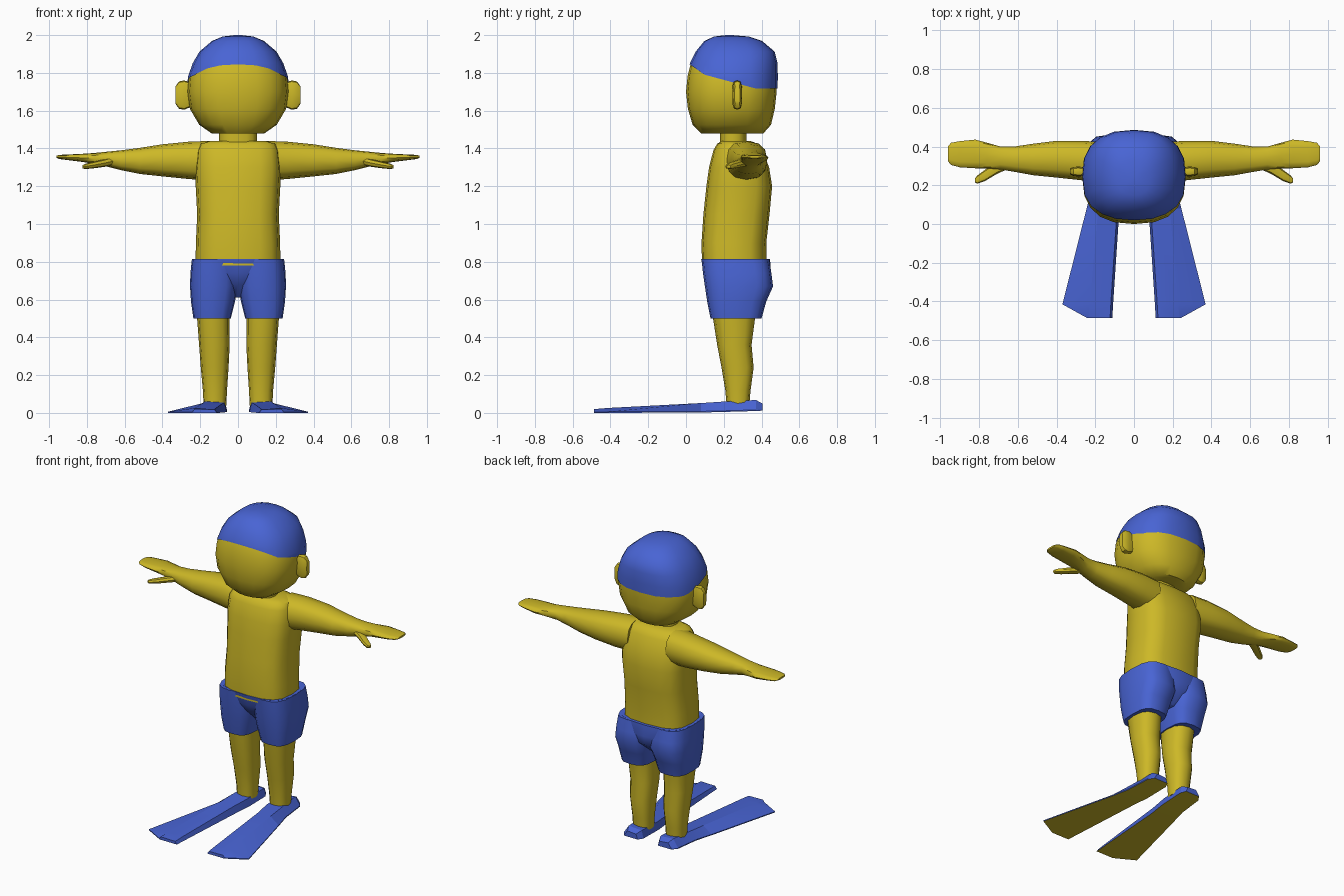
import bpy, bmesh, math
from mathutils import Vector

default = bpy.data.objects.get("Cube")
if default:
    bpy.data.objects.remove(default, do_unlink=True)


def material(name, colour):
    mat = bpy.data.materials.new(name)
    mat.use_nodes = True
    mat.diffuse_color = (*colour, 1)
    mat.node_tree.nodes["Principled BSDF"].inputs["Base Color"].default_value = (*colour, 1)
    return mat


SKIN = material("yellow skin", (0.61, 0.48, 0.02))
BLUE = material("blue fabric", (0.066, 0.128, 0.66))


def finish(name, bm, mats, mirror=False, angle=40):
    """Turn a bmesh into a shaded object, optionally mirrored across x."""
    bmesh.ops.recalc_face_normals(bm, faces=bm.faces)
    mesh = bpy.data.meshes.new(name)
    bm.to_mesh(mesh)
    bm.free()
    for mat in mats:
        mesh.materials.append(mat)
    obj = bpy.data.objects.new(name, mesh)
    bpy.context.collection.objects.link(obj)
    bpy.ops.object.select_all(action='DESELECT')
    obj.select_set(True)
    bpy.context.view_layer.objects.active = obj
    bpy.ops.object.shade_smooth_by_angle(angle=math.radians(angle))
    if mirror:
        obj.modifiers.new("Mirror", 'MIRROR').use_mirror_merge = False
    return obj


def skin_rings(bm, rings):
    """Bridge rings of points with quads and close both ends."""
    rows = [[bm.verts.new(p) for p in ring] for ring in rings]
    n = len(rows[0])
    for low, high in zip(rows, rows[1:]):
        for i in range(n):
            j = (i + 1) % n
            bm.faces.new((low[i], low[j], high[j], high[i]))
    bm.faces.new(rows[0])
    bm.faces.new(rows[-1])


def loft(sections, axis='z', power=2.5, sides=16):
    """Rounded sections: (position, a_min, a_max, b_min, b_max) along an axis."""
    def squash(v):
        return math.copysign(abs(v) ** (2 / power), v)

    rings = []
    for t, a0, a1, b0, b1 in sections:
        ring = []
        for i in range(sides):
            ang = math.tau * i / sides
            a = (a0 + a1) / 2 + (a1 - a0) / 2 * squash(math.cos(ang))
            b = (b0 + b1) / 2 + (b1 - b0) / 2 * squash(math.sin(ang))
            ring.append((a, b, t) if axis == 'z' else (t, a, b))
        rings.append(ring)
    bm = bmesh.new()
    skin_rings(bm, rings)
    return bm


def centred(rows):
    """Expand (z, half_width, y_min, y_max) into full sections."""
    return [(z, -w, w, y0, y1) for z, w, y0, y1 in rows]


# Head
HEAD = centred([
    (1.48, 0.14, 0.08, 0.41), (1.525, 0.205, 0.035, 0.45), (1.61, 0.255, 0.01, 0.47),
    (1.70, 0.267, 0.0, 0.48), (1.78, 0.26, 0.008, 0.482), (1.85, 0.235, 0.025, 0.48),
    (1.91, 0.2, 0.055, 0.465), (1.965, 0.135, 0.1, 0.4), (1.988, 0.08, 0.15, 0.33),
    (1.995, 0.02, 0.21, 0.25)])
finish("head", loft(HEAD, sides=20), [SKIN])

# Swim cap: the upper skull, slightly enlarged and trimmed along its brim
cap = loft(HEAD, sides=20)
middle = Vector((0, 0.245, 1.74))
for v in cap.verts:
    v.co = middle + (v.co - middle) * 1.018
for y, z, slope in ((0.02, 1.845, -0.7), (0.1, 1.79, -0.27), (0.37, 1.717, 0)):
    bmesh.ops.bisect_plane(cap, geom=cap.verts[:] + cap.edges[:] + cap.faces[:],
                           plane_co=(0, y, z), plane_no=(0, -slope, 1), clear_inner=True)
finish("swim_cap", cap, [BLUE])

# Ears
ear = loft([(0.25, 0.25, 0.292, 1.62, 1.75), (0.285, 0.245, 0.297, 1.605, 1.76),
            (0.312, 0.248, 0.295, 1.61, 1.755), (0.33, 0.256, 0.287, 1.635, 1.73)],
           axis='x', power=3.5, sides=12)
finish("ears", ear, [SKIN], mirror=True)

# Neck and torso
finish("neck", loft(centred([(1.4, 0.1, 0.18, 0.32), (1.5, 0.1, 0.18, 0.32)])), [SKIN])
finish("torso", loft(centred([
    (0.78, 0.225, 0.085, 0.425), (0.9, 0.223, 0.082, 0.425), (1.05, 0.216, 0.092, 0.442),
    (1.2, 0.224, 0.108, 0.456), (1.3, 0.228, 0.122, 0.44), (1.39, 0.218, 0.145, 0.405),
    (1.425, 0.2, 0.165, 0.38), (1.44, 0.15, 0.19, 0.34)]), power=3), [SKIN])

# Arms with mitten hands
finish("arms", loft([
    (0.14, 0.2, 0.42, 1.23, 1.44), (0.26, 0.225, 0.43, 1.238, 1.436),
    (0.4, 0.24, 0.43, 1.252, 1.422), (0.52, 0.252, 0.415, 1.265, 1.403),
    (0.62, 0.27, 0.4, 1.285, 1.39), (0.69, 0.282, 0.4, 1.303, 1.383),
    (0.76, 0.288, 0.42, 1.318, 1.376), (0.82, 0.288, 0.436, 1.328, 1.372),
    (0.9, 0.293, 0.428, 1.338, 1.368), (0.945, 0.305, 0.42, 1.344, 1.366),
    (0.962, 0.325, 0.4, 1.35, 1.362)], axis='x', sides=12), [SKIN], mirror=True)

# Thumbs
finish("thumbs", loft([
    (0.64, 0.29, 0.36, 1.315, 1.36), (0.71, 0.258, 0.325, 1.302, 1.342),
    (0.77, 0.222, 0.28, 1.294, 1.328), (0.81, 0.208, 0.25, 1.291, 1.318),
    (0.822, 0.215, 0.236, 1.295, 1.312)], axis='x', sides=8), [SKIN], mirror=True)

# Swim shorts: hips tapering to the crotch, and two trouser legs
finish("shorts_hips", loft(centred([
    (0.61, 0.05, 0.2, 0.36), (0.68, 0.14, 0.13, 0.44), (0.74, 0.22, 0.095, 0.45),
    (0.815, 0.243, 0.08, 0.445)]), power=3), [BLUE])
finish("shorts_legs", loft([
    (0.5, 0.038, 0.236, 0.13, 0.4), (0.59, 0.016, 0.249, 0.112, 0.425),
    (0.67, 0.002, 0.254, 0.1, 0.461), (0.74, 0.0, 0.252, 0.09, 0.452),
    (0.814, 0.0, 0.244, 0.082, 0.44)], power=3), [BLUE], mirror=True)

# Legs
finish("legs", loft([
    (0.04, 0.062, 0.182, 0.215, 0.335), (0.12, 0.058, 0.186, 0.208, 0.342),
    (0.24, 0.05, 0.197, 0.188, 0.358), (0.36, 0.044, 0.206, 0.165, 0.347),
    (0.52, 0.045, 0.218, 0.14, 0.368)], sides=12), [SKIN], mirror=True)

# Swim fins: ridged blades with a heel pocket and yellow soles
fins = bmesh.new()
stations = [  # y, inner x, ridge x, outer x, ridge height, sole height
    (0.405, 0.075, 0.15, 0.175, 0.05, 0.012), (0.37, 0.057, 0.165, 0.2, 0.068, 0.01),
    (0.2, 0.06, 0.178, 0.215, 0.06, 0.005), (0.08, 0.075, 0.185, 0.245, 0.052, 0.002),
    (-0.415, 0.108, 0.228, 0.37, 0.026, 0), (-0.487, 0.112, 0.232, 0.24, 0.02, 0)]
skin_rings(fins, [[(xi, y, sole), (xi + 0.012, y, h * 0.9), (xr, y, h),
                   (xo, y, sole + 0.006), (xo, y, sole)]
                  for y, xi, xr, xo, h, sole in stations])
bmesh.ops.recalc_face_normals(fins, faces=fins.faces)
for face in fins.faces:
    face.material_index = int(face.normal.z < -0.8)
finish("swim_fins", fins, [BLUE, SKIN], mirror=True, angle=20)
